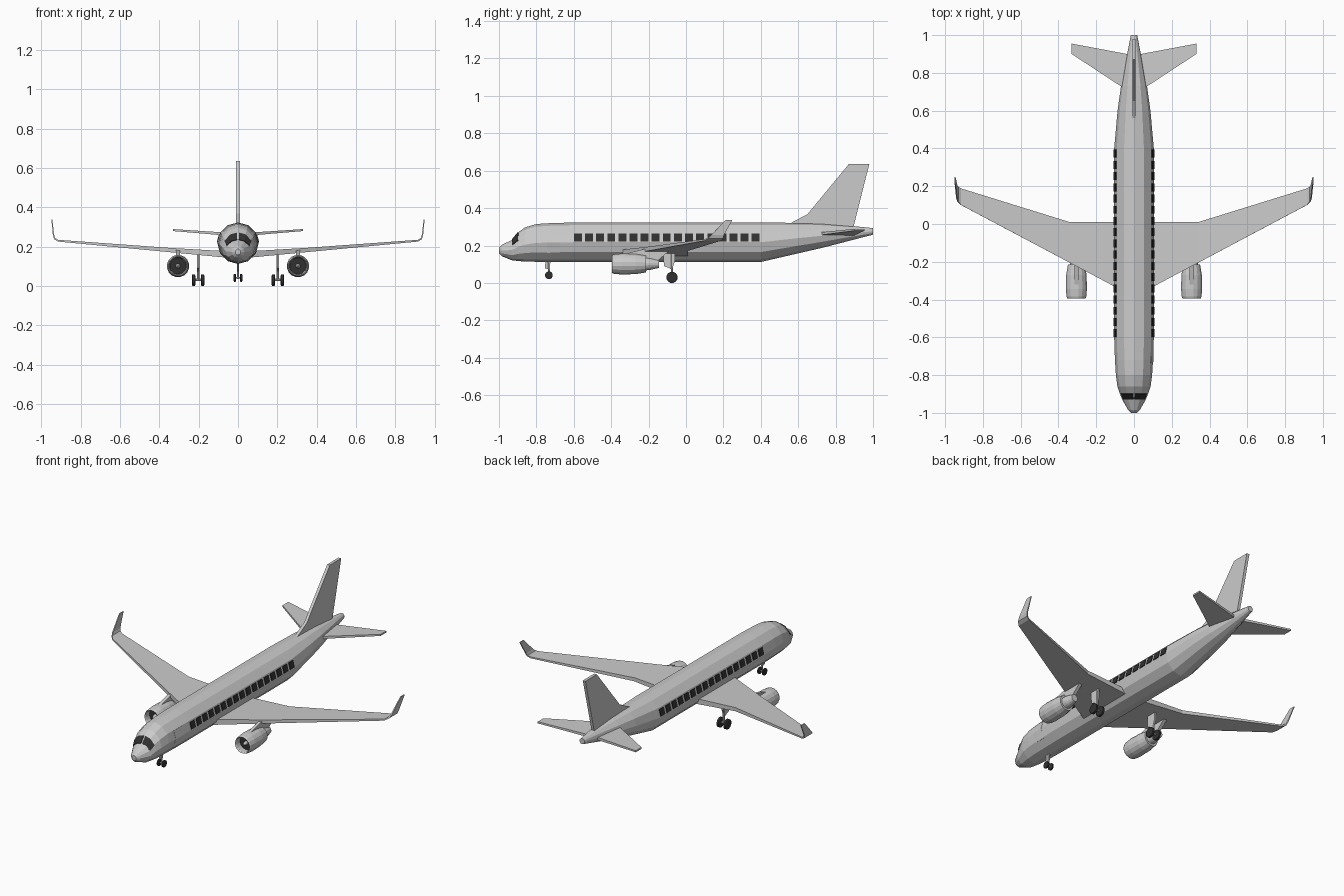
import bpy, bmesh
from math import sin, cos, pi, radians
from mathutils import Vector

if "Cube" in bpy.data.objects:
    bpy.data.objects.remove(bpy.data.objects["Cube"])

dark = bpy.data.materials.new("dark")
dark.diffuse_color = (0.03, 0.03, 0.03, 1)
dark.use_nodes = True
dark.node_tree.nodes["Principled BSDF"].inputs["Base Color"].default_value = dark.diffuse_color


def finish(name, bm, mirror=False, mat=None, thick=0):
    bmesh.ops.recalc_face_normals(bm, faces=bm.faces)
    me = bpy.data.meshes.new(name)
    bm.to_mesh(me)
    bm.free()
    ob = bpy.data.objects.new(name, me)
    bpy.context.collection.objects.link(ob)
    if mat:
        me.materials.append(mat)
    if thick:
        mod = ob.modifiers.new("thickness", 'SOLIDIFY')
        mod.thickness, mod.offset = thick, 0
    if mirror:
        mod = ob.modifiers.new("mirror", 'MIRROR')
        mod.use_mirror_merge = False
    return ob


def loft(name, rings, mirror=False, mat=None):
    """Skin a list of equal-length rings and cap both ends."""
    bm = bmesh.new()
    vs = [[bm.verts.new(p) for p in r] for r in rings]
    n = len(vs[0])
    for a, b in zip(vs, vs[1:]):
        for i in range(n):
            j = (i + 1) % n
            bm.faces.new((a[i], a[j], b[j], b[i]))
    bm.faces.new(vs[0])
    bm.faces.new(vs[-1])
    return finish(name, bm, mirror, mat)


def prism(name, yz, x, half, mirror=False):
    """Flat plate with a side profile, centred on x."""
    return loft(name, [[(x + s * half, y, z) for y, z in yz] for s in (-1, 1)], mirror)


def turned(name, axis, centre, stations, n=12, mirror=False, mat=None):
    """Turned shape: stations are (position on axis, radius)."""
    rings = []
    for p, r in stations:
        ring = []
        for i in range(n):
            a = 2 * pi * (i + 0.5) / n
            u, v = r * cos(a), r * sin(a)
            off = {'x': (p, u, v), 'y': (u, p, v), 'z': (u, v, p)}[axis]
            ring.append(Vector(centre) + Vector(off))
        rings.append(ring)
    return loft(name, rings, mirror, mat)


# Fuselage: (y, half width, top z, bottom z)
body = [(-1, .014, .188, .158), (-.985, .031, .203, .143), (-.93, .062, .230, .121),
        (-.895, .076, .272, .117), (-.86, .088, .297, .114), (-.80, .096, .315, .113),
        (-.72, .101, .320, .112), (-.6, .105, .323, .112), (.4, .105, .323, .112),
        (.6, .087, .321, .158), (.73, .069, .317, .188), (.9, .036, .303, .232),
        (1, .017, .293, .258)]
SIDES = 12


def ring_point(sec, k):
    y, w, t, b = sec
    a = 2 * pi * k / SIDES
    return Vector((w * sin(a), y, (t + b) / 2 + (t - b) / 2 * cos(a)))


loft("fuselage", [[ring_point(s, k) for k in range(SIDES)] for s in body])


def skin_point(y, k, lift):
    """Point on the faceted skin at station y, k facets down from the top."""
    for s0, s1 in zip(body, body[1:]):
        if y <= s1[0]:
            break
    f = (y - s0[0]) / (s1[0] - s0[0])
    sec = [a + (b - a) * f for a, b in zip(s0, s1)]
    i = int(k)
    p = ring_point(sec, i).lerp(ring_point(sec, i + 1), k - i)
    a = 2 * pi * k / SIDES
    return p + Vector((sin(a), 0, cos(a))) * lift


def patch(name, ys, ks, mirror=True, mat=None, lift=.001, thick=.006):
    bm = bmesh.new()
    g = [[bm.verts.new(skin_point(y, k, lift)) for k in ks] for y in ys]
    for a, b in zip(g, g[1:]):
        for i in range(len(ks) - 1):
            bm.faces.new((a[i], a[i + 1], b[i + 1], b[i]))
    return finish(name, bm, mirror, mat, thick)


# Windows, windscreen and door
for i in range(17):
    y = -.578 + i * .0594
    patch(f"cabin_window_{i + 1}", (y - .021, y + .021), (2.16, 2.92), mat=dark)
patch("windscreen", (-.927, -.897), (.12, 1, 2.1), mat=dark)
patch("door", (-.743, -.72, -.674), (2.05, 3, 4.1), mirror=False, lift=0, thick=.003)


def surface(name, sections):
    """Slab wing: (x, leading y, trailing y, z, thickness, tilt in degrees)."""
    rings = []
    for x, y0, y1, z, t, tilt in sections:
        dx, dz = -sin(radians(tilt)) * t / 2, cos(radians(tilt)) * t / 2
        rings.append([(x + dx, y0, z + dz), (x + dx, y1, z + dz),
                      (x - dx, y1, z - dz), (x - dx, y0, z - dz)])
    return loft(name, rings, True)


# Wings with upturned tips, and tailplane
surface("wing", [(.03, -.37, .01, .158, .034, 0), (.34, -.205, .01, .182, .022, 0),
                 (.915, .10, .188, .230, .009, 5), (.932, .118, .197, .240, .008, 45),
                 (.938, .135, .203, .256, .007, 80), (.947, .212, .248, .337, .005, 85)])
surface("tailplane", [(.01, .69, .895, .260, .016, 0), (.33, .9, .955, .284, .010, 0)])

# Tail fin
prism("tail_fin", [(.545, .312), (.65, .368), (.87, .635), (.98, .635), (.893, .29), (.6, .29)], 0, .009)

# Engines and pylons
eng = (.305, 0, .101)
turned("engine_cowling", 'y', eng, [(-.215, .03), (-.215, .046), (-.27, .055), (-.345, .057),
                                    (-.385, .053), (-.395, .049), (-.388, .044), (-.35, .042)], 16, True)
turned("engine_fan", 'y', eng, [(-.356, .0425), (-.348, .0425)], 16, True, dark)
turned("fan_hub", 'y', eng, [(-.385, .003), (-.372, .009), (-.35, .013)], 12, True)
turned("engine_exhaust", 'y', eng, [(-.23, .036), (-.19, .032), (-.145, .021)], 16, True)
prism("engine_pylon", [(-.345, .15), (-.30, .162), (-.2, .187), (-.08, .18), (-.15, .12), (-.3, .12)],
      .305, .01, True)

# Main landing gear
turned("main_strut", 'z', (.203, -.075, 0), [(.03, .007), (.18, .007)], 8, True)
turned("main_axle", 'x', (.203, -.075, .031), [(-.03, .006), (.03, .006)], 8, True)
prism("main_gear_door", [(-.122, .172), (-.058, .175), (-.06, .115), (-.075, .07), (-.092, .08), (-.118, .09)],
      .203, .005, True)

# Nose landing gear
turned("nose_strut", 'z', (0, -.733, 0), [(.035, .005), (.13, .005)], 8)
turned("nose_axle", 'x', (0, -.733, .041), [(-.02, .004), (.02, .004)], 8)
prism("nose_gear_door", [(-.75, .125), (-.725, .125), (-.727, .07), (-.755, .078)], 0, .003)

# Wheels: hub face, tyre shoulder, tread
for s, label in ((-1, "inner"), (1, "outer")):
    turned(f"main_wheel_{label}", 'x', (.203 + s * .023, -.075, .0295),
           [(-.009, .024), (-.006, .0305), (.006, .0305), (.009, .024)], 12, True, dark)
turned("nose_wheel", 'x', (.016, -.733, .041),
       [(-.006, .016), (-.004, .021), (.004, .021), (.006, .016)], 12, True, dark)
